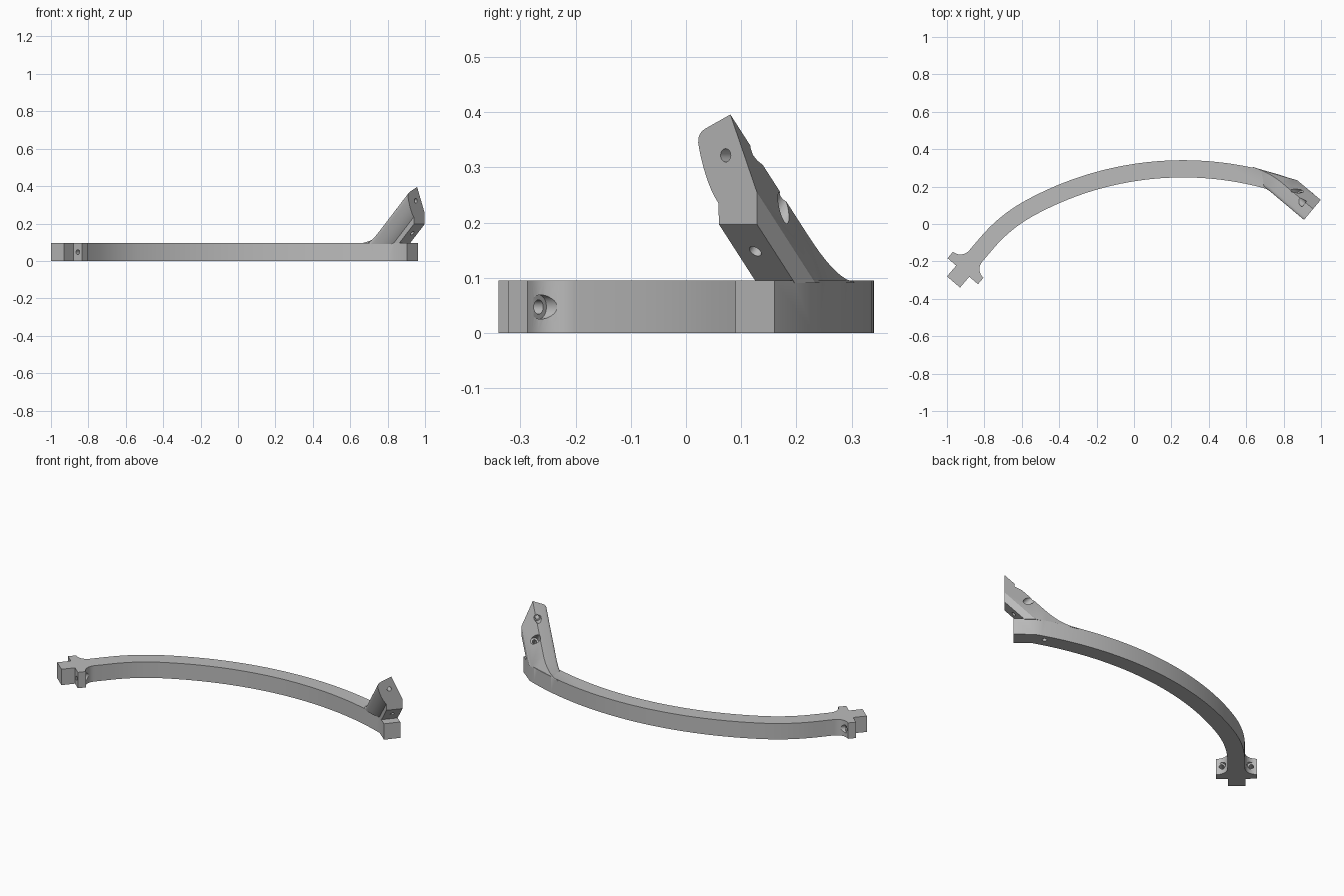
import bpy, bmesh
from math import sin, cos, pi, asin, sqrt
from mathutils import Vector, Matrix

cube = bpy.data.objects.get("Cube")
if cube:
    bpy.data.objects.remove(cube, do_unlink=True)

grey = bpy.data.materials.new("plain_grey")
grey.use_nodes = True
grey.diffuse_color = (0.5, 0.5, 0.5, 1)
grey.node_tree.nodes["Principled BSDF"].inputs["Base Color"].default_value = (0.5, 0.5, 0.5, 1)

HALF = 0.046          # half width of the bar
TOP = 0.095           # bar height
CENTRE = Vector((0.262, -1.41))
RADIUS = 1.705

# Frame of the cross-shaped end: u runs into the bar, p across it
END = Vector((-0.965, -0.31))
U = Vector((0.65, 0.76)).normalized()
P = Vector((-U.y, U.x))

# Frame of the upright end: s runs out of the bar, w across it
FOOT = Vector((0.9325, 0.125))
S = Vector((0.766, -0.643)).normalized()
W = Vector((-S.y, S.x))


def left_at(u, p):
    return END + U * u + P * p


def right_at(s, w, z):
    return (FOOT + S * s + W * w).to_3d() + Vector((0, 0, z))


def make_object(name, bm):
    bmesh.ops.recalc_face_normals(bm, faces=bm.faces)
    mesh = bpy.data.meshes.new(name)
    bm.to_mesh(mesh)
    bm.free()
    mesh.materials.append(grey)
    obj = bpy.data.objects.new(name, mesh)
    bpy.context.collection.objects.link(obj)
    return obj


def loft(name, rings):
    bm = bmesh.new()
    rows = [[bm.verts.new(co) for co in ring] for ring in rings]
    n = len(rows[0])
    for a, b in zip(rows, rows[1:]):
        for i in range(n):
            j = (i + 1) % n
            bm.faces.new((a[i], a[j], b[j], b[i]))
    bm.faces.new(rows[0])
    bm.faces.new(rows[-1][::-1])
    return make_object(name, bm)


def rod(name, start, end, radius):
    axis = end - start
    bm = bmesh.new()
    turn = axis.to_track_quat('Z', 'Y').to_matrix().to_4x4()
    bmesh.ops.create_cone(bm, cap_ends=True, segments=32, radius1=radius, radius2=radius,
                          depth=axis.length,
                          matrix=Matrix.Translation((start + end) / 2) @ turn)
    obj = make_object(name, bm)
    obj.hide_render = True
    return obj


def combine(target, other, operation):
    mod = target.modifiers.new(operation, 'BOOLEAN')
    mod.operation = operation
    mod.solver = 'EXACT'
    mod.object = other
    graph = bpy.context.evaluated_depsgraph_get()
    mesh = bpy.data.meshes.new_from_object(target.evaluated_get(graph))
    target.modifiers.clear()
    target.data = mesh
    bpy.data.objects.remove(other, do_unlink=True)


def bezier(a, b, c, count):
    return [a * (1 - t) ** 2 + b * 2 * t * (1 - t) + c * t * t
            for t in (i / count for i in range(count + 1))]


def arc(radius, x_from, x_to, count):
    a, b = (asin((x - CENTRE.x) / radius) for x in (x_from, x_to))
    angles = [a + (b - a) * i / count for i in range(count + 1)]
    return [CENTRE + Vector((sin(t), cos(t))) * radius for t in angles]


# Bend between the straight end and the big arc, as a centre line
bend_end = arc(RADIUS, -0.56, 0, 1)[0]
out = (bend_end - CENTRE).normalized()
tangent = Vector((out.y, -out.x))
gap = bend_end - END
u_corner = (gap.x * tangent.y - gap.y * tangent.x) / (U.x * tangent.y - U.y * tangent.x)
corner = END + U * u_corner
bend_start = corner - U * (bend_end - corner).length
bend = bezier(bend_start, corner, bend_end, 14)


def bend_side(side):
    pts = []
    for i, c in enumerate(bend):
        d = (bend[min(i + 1, 14)] - bend[max(i - 1, 0)]).normalized()
        pts.append(c + Vector((-d.y, d.x)) * HALF * side)
    return pts


# One half of the cross outline: stub, flange, fillet
def cross_side(side):
    half = [(0, HALF), (0.076, HALF), (0.076, 0.107), (0.121, 0.107)]
    half += [(0.182 - 0.061 * cos(t), 0.107 - 0.061 * sin(t))
             for t in (pi / 2 * i / 8 for i in range(1, 9))]
    return [left_at(u, p * side) for u, p in half]


outer = cross_side(1) + bend_side(1)
outer += arc(RADIUS + HALF, outer[-1].x, 0.872, 40)[1:]
inner = cross_side(-1) + bend_side(-1)
inner += arc(RADIUS - HALF, inner[-1].x, 0.835, 40)[1:]
foot_end = [FOOT + W * HALF, FOOT - W * HALF]
outline = outer + foot_end + inner[::-1]
frame = loft("curved_bar", [[v.to_3d() + Vector((0, 0, z)) for v in outline] for z in (0, TOP)])

# Raised arm: leaning section swept back at 45 degrees and faired into the bar
section = [(-0.045, 0.197), (0.045, 0.197), (0.045, 0.255), (-0.018, 0.396)]
section += [(v.x, v.y) for v in bezier(Vector((-0.078, 0.37)), Vector((-0.1, 0.36)),
                                       Vector((-0.092, 0.335)), 5)]
section += [(v.x, v.y) for v in bezier(Vector((-0.088, 0.32)), Vector((-0.072, 0.265)),
                                       Vector((-0.046, 0.235)), 6)]
path = [Vector((0, 0, 0))]
path += bezier(Vector((-0.22, 0, -0.22)), Vector((-0.3, 0, -0.3)),
               Vector((-0.39, -0.035, -0.303)), 10)
arm = loft("raised_arm", [[right_at(0.048 + d.x, w + d.y, z + d.z) for w, z in section]
                          for d in path])
bm = bmesh.new()
bm.from_mesh(arm.data)
cut = bmesh.ops.bisect_plane(bm, geom=bm.verts[:] + bm.edges[:] + bm.faces[:],
                             plane_co=(0, 0, TOP - 0.004), plane_no=(0, 0, 1), clear_inner=True)
bmesh.ops.holes_fill(bm, edges=[e for e in bm.edges if e.is_boundary])
bmesh.ops.recalc_face_normals(bm, faces=bm.faces)
bm.to_mesh(arm.data)
bm.free()
combine(frame, arm, 'UNION')

# Screw holes with counterbores: flanges, upright end, sloped underside
lift = Vector((0, 0, 0.047))
holes = []
for side in (1, -1):
    a, b, c = (left_at(u, 0.078 * side).to_3d() + lift for u in (0.04, 0.123, 0.22))
    holes += [(a, c, 0.013), (b, c, 0.022)]
holes += [(right_at(0.1, -0.029, 0.322), right_at(-0.12, -0.029, 0.322), 0.012),
          (right_at(-0.005, -0.029, 0.322), right_at(-0.12, -0.029, 0.322), 0.02),
          (right_at(0.02, 0, 0.127), right_at(-0.14, 0, 0.287), 0.012),
          (right_at(-0.055, 0, 0.202), right_at(-0.14, 0, 0.287), 0.022),
          (right_at(-0.163, -0.015, -0.02), right_at(-0.163, -0.015, 0.06), 0.013)]
for start, end, radius in holes:
    combine(frame, rod("hole_cutter", start, end, radius), 'DIFFERENCE')

bpy.ops.object.select_all(action='DESELECT')
frame.select_set(True)
bpy.context.view_layer.objects.active = frame
bpy.ops.object.shade_smooth_by_angle(angle=pi / 7)
